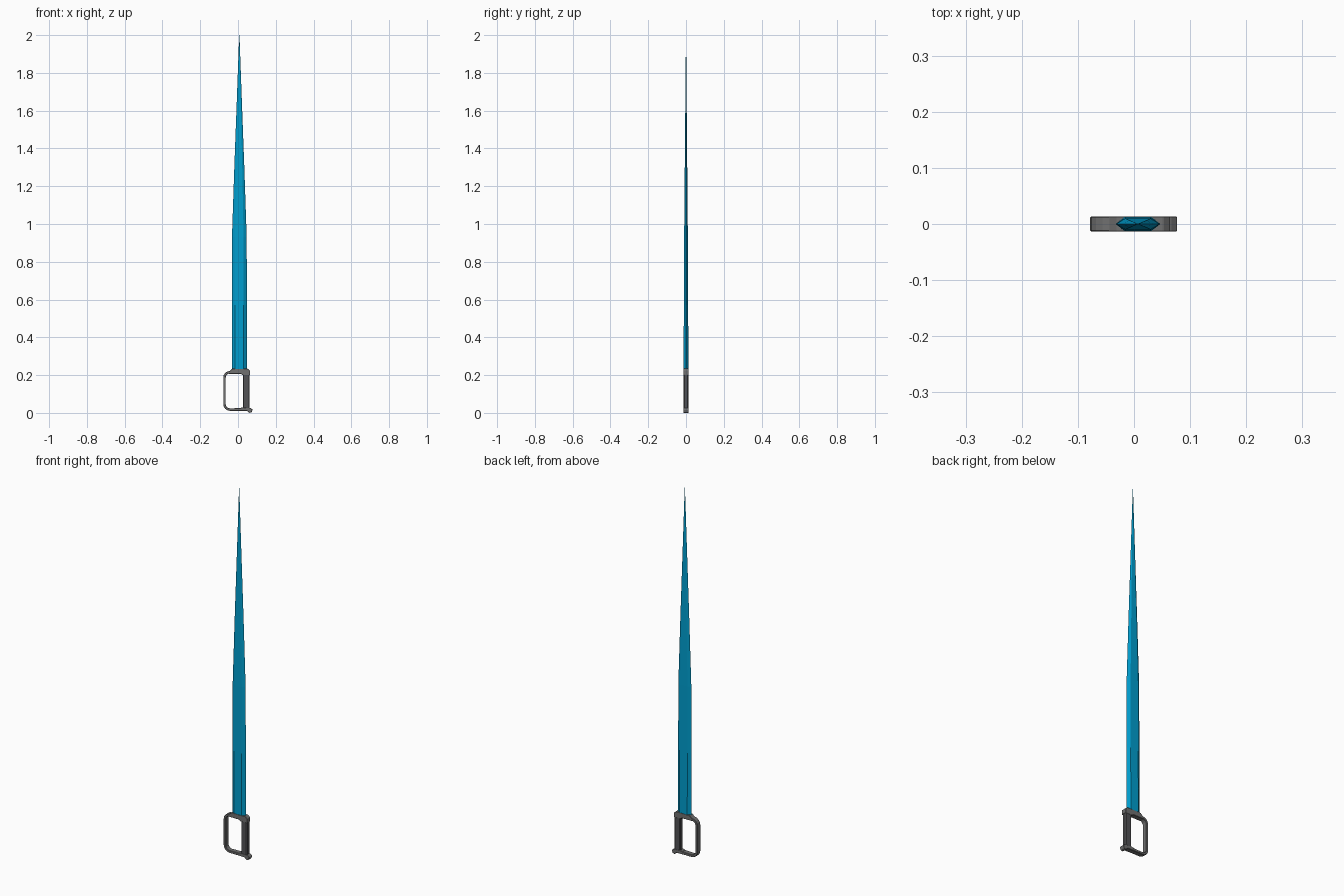
import bpy, bmesh, math

if "Cube" in bpy.data.objects:
    bpy.data.objects.remove(bpy.data.objects["Cube"])


def material(name, rgb):
    m = bpy.data.materials.new(name)
    m.diffuse_color = (*rgb, 1)
    m.use_nodes = True
    m.node_tree.nodes["Principled BSDF"].inputs["Base Color"].default_value = m.diffuse_color
    return m


BLUE = material("blade blue", (0.0, 0.34, 0.62))
GREY = material("guard grey", (0.16, 0.16, 0.16))
DARK = material("grip dark grey", (0.085, 0.085, 0.09))


def finish(name, bm, mat, bevel=0):
    bmesh.ops.recalc_face_normals(bm, faces=bm.faces)
    me = bpy.data.meshes.new(name)
    bm.to_mesh(me)
    bm.free()
    me.materials.append(mat)
    ob = bpy.data.objects.new(name, me)
    bpy.context.collection.objects.link(ob)
    if bevel:
        b = ob.modifiers.new("bevel", 'BEVEL')
        b.width, b.segments, b.limit_method = bevel, 1, 'ANGLE'
    return ob


def prism(name, pts, depth, mat, bevel=0):
    """Extrude an x-z outline symmetrically through y."""
    bm = bmesh.new()
    f = bm.faces.new([bm.verts.new((x, -depth, z)) for x, z in pts])
    ext = bmesh.ops.extrude_face_region(bm, geom=[f])
    vs = [v for v in ext["geom"] if isinstance(v, bmesh.types.BMVert)]
    bmesh.ops.translate(bm, verts=vs, vec=(0, 2 * depth, 0))
    return finish(name, bm, mat, bevel)


def loft(name, rings, mat, bevel=0):
    """Skin a list of equal-length point rings and cap the ends."""
    bm = bmesh.new()
    rs = [[bm.verts.new(p) for p in r] for r in rings]
    n = len(rs[0])
    for a, b in zip(rs, rs[1:]):
        for i in range(n):
            j = (i + 1) % n
            bm.faces.new((a[i], a[j], b[j], b[i]))
    bm.faces.new(rs[0])
    bm.faces.new(rs[-1])
    return finish(name, bm, mat, bevel)


# Blade: tapering hexagonal section
def hexagon(z, w, t, cx=0.007):
    f = w * 0.58
    return [(cx - w, 0, z), (cx - f, -t, z), (cx + f, -t, z),
            (cx + w, 0, z), (cx + f, t, z), (cx - f, t, z)]


loft("blade", [hexagon(0.225, 0.040, 0.0128), hexagon(0.57, 0.040, 0.0115),
               hexagon(0.93, 0.039, 0.0098), hexagon(1.30, 0.0265, 0.0066),
               hexagon(1.65, 0.0135, 0.0034), hexagon(2.0, 0.0008, 0.0003)], BLUE)

# Knuckle guard: flat bow with rounded corners, running collar to pommel
outer, inner = [(0.045, 0.222)], [(0.045, 0.205)]
for cz, a0 in ((0.187, 90), (0.046, 180)):
    for k in range(5):
        a = math.radians(a0 + k * 22.5)
        c, s = math.cos(a), math.sin(a)
        outer.append((-0.043 + 0.035 * c, cz + 0.035 * s))
        inner.append((-0.043 + 0.022 * c, cz + 0.022 * s))
outer.append((0.045, 0.011))
inner.append((0.045, 0.026))
D = 0.0135
loft("knuckle_guard", [[(ox, -D, oz), (ox, D, oz), (ix, D, iz), (ix, -D, iz)]
                       for (ox, oz), (ix, iz) in zip(outer, inner)], GREY, 0.002)

# Collar holding the blade
prism("collar", [(-0.048, 0.218), (-0.030, 0.234), (0.052, 0.234), (0.064, 0.224),
                 (0.064, 0.200), (0.024, 0.200), (0.015, 0.207), (-0.048, 0.207)],
      0.0137, GREY, 0.0015)

# Grip
prism("grip", [(0.026, 0.020), (0.062, 0.020), (0.062, 0.205), (0.026, 0.205)],
      0.0130, DARK, 0.004)

# Pommel with small hooked spur
prism("pommel", [(0.012, 0.011), (0.048, 0.010), (0.060, 0.0), (0.072, 0.003),
                 (0.077, 0.018), (0.066, 0.027), (0.024, 0.029), (0.012, 0.026)],
      0.0136, GREY, 0.0015)
